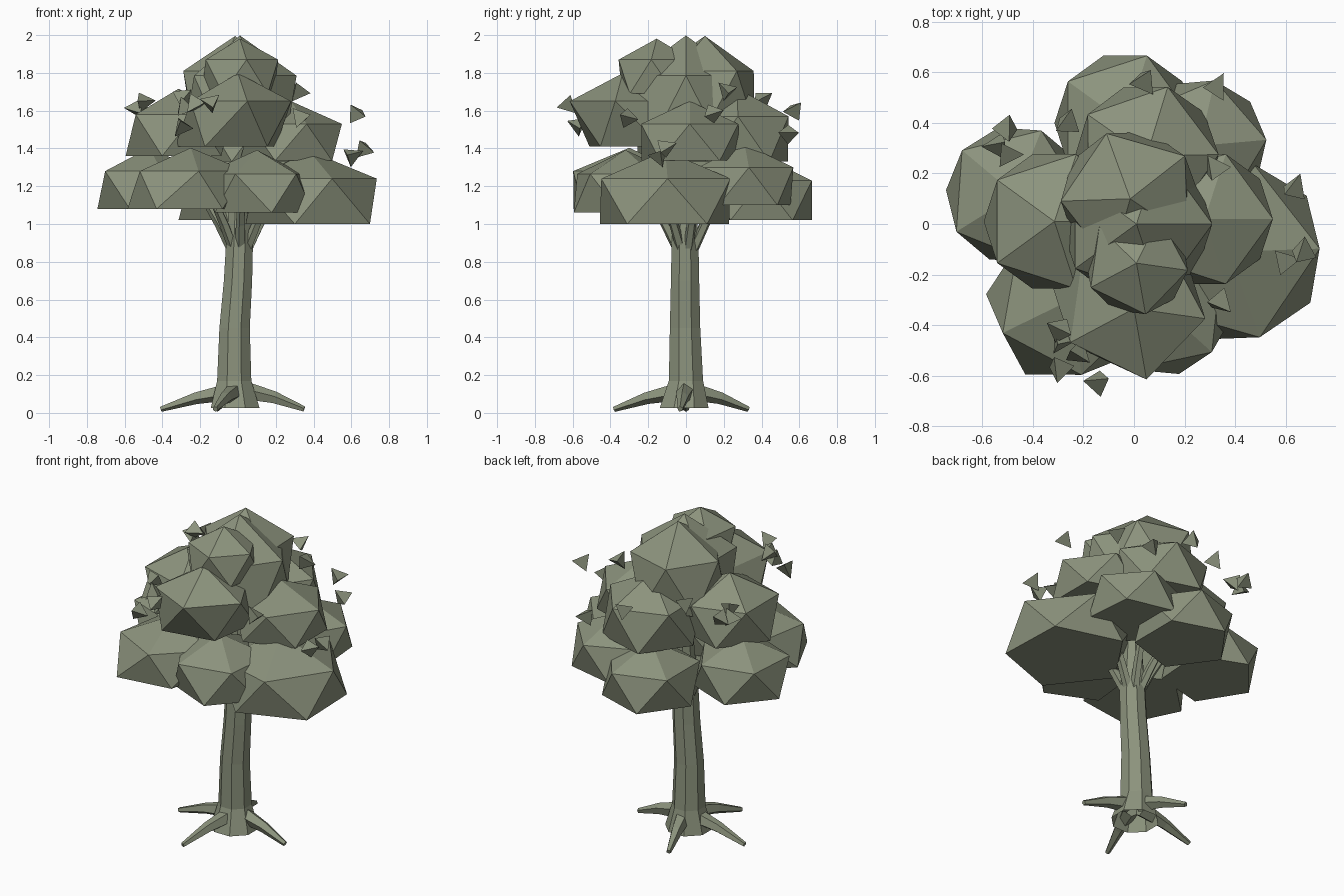
import bpy, bmesh, math, random
from mathutils import Vector, Matrix, Euler

cube = bpy.data.objects.get("Cube")
if cube:
    bpy.data.objects.remove(cube, do_unlink=True)

random.seed(4)

# One shared colour
olive = bpy.data.materials.new("olive_grey")
olive.use_nodes = True
tone = (0.262, 0.292, 0.205, 1)
olive.diffuse_color = tone
olive.node_tree.nodes["Principled BSDF"].inputs["Base Color"].default_value = tone


def finish(bm, name):
    bmesh.ops.recalc_face_normals(bm, faces=bm.faces)
    mesh = bpy.data.meshes.new(name)
    bm.to_mesh(mesh)
    bm.free()
    mesh.materials.append(olive)
    obj = bpy.data.objects.new(name, mesh)
    bpy.context.collection.objects.link(obj)
    return obj


def clump(name, x, y, radius, bottom, rim, angle, lean=(0, 0)):
    """Faceted foliage dome: five-sided cap, staggered skirt, flat base moved by lean."""
    bm = bmesh.new()

    def ring(cx, cy, z, turn):
        return [bm.verts.new((cx + radius * math.cos(a), cy + radius * math.sin(a), z))
                for a in (math.radians(angle + turn + 72 * i) for i in range(5))]

    apex = bm.verts.new((x, y, rim + (rim - bottom) * 0.618))
    upper = ring(x, y, rim, 0)
    lower = ring(x + lean[0], y + lean[1], bottom, 36)
    for i in range(5):
        j = (i + 1) % 5
        bm.faces.new((apex, upper[i], upper[j]))
        bm.faces.new((upper[i], lower[i], upper[j]))
        bm.faces.new((lower[i], lower[j], upper[j]))
    bm.faces.new(lower[::-1])
    return finish(bm, name)


def limb(name, path, sides, upright=False):
    """Tapered tube through (x, y, z, radius) points; an upright one is open below."""
    bm = bmesh.new()
    points = [Vector(p[:3]) for p in path]
    rings = []
    for i, p in enumerate(points):
        way = points[min(i + 1, len(points) - 1)] - points[max(i - 1, 0)]
        if upright:
            way = Vector((0, 0, 1))
        turn = Vector((0, 0, 1)).rotation_difference(way).to_matrix()
        rings.append([bm.verts.new(p + turn @ Vector((math.cos(a), math.sin(a), 0)) * path[i][3])
                      for a in (2 * math.pi * (k + 0.5) / sides for k in range(sides))])
    for a, b in zip(rings, rings[1:]):
        for k in range(sides):
            n = (k + 1) % sides
            bm.faces.new((a[k], a[n], b[n], b[k]))
    if not upright:
        bm.faces.new(rings[0][::-1])
    bm.faces.new(rings[-1])
    return finish(bm, name)


# Trunk with a flared foot and a gentle bend
limb("trunk", [(-0.015, -0.01, 0.025, 0.14), (-0.02, 0, 0.17, 0.098),
               (-0.018, -0.005, 0.45, 0.087), (0, -0.005, 0.7, 0.081),
               (0.008, -0.005, 0.9, 0.077), (0.01, 0, 1.3, 0.045)], 8, True)

# Roots
for side, (x, y) in {"left": (0.35, -0.03), "right": (-0.41, 0.0),
                     "front": (-0.12, -0.38), "back": (-0.11, 0.33)}.items():
    limb("root_" + side, [(x * 0.12, y * 0.12, 0.115, 0.05),
                          (x * 0.55, y * 0.55, 0.08, 0.034),
                          (x, y, 0.02, 0.015)], 5)

# Branches reaching into the foliage
for i in range(7):
    a = 2 * math.pi * (i + 0.3) / 7
    c, s = math.cos(a), math.sin(a)
    limb(f"branch_{i + 1}", [(0.01 + c * 0.045, s * 0.045, 0.87, 0.028),
                             (0.01 + c * 0.11, s * 0.11, 1.0, 0.026),
                             (0.01 + c * 0.24, s * 0.24, 1.22, 0.018)], 5)

# Foliage: lower tier, middle tier, crown
clumps = {
    "lower_left": (0.375, -0.11, 0.36, 1.0, 1.24, 2, (0.025, 0)),
    "lower_right": (-0.47, 0.115, 0.275, 1.08, 1.28, 140),
    "lower_front_right": (-0.25, -0.3, 0.3, 1.08, 1.28, 206, (-0.04, -0.03)),
    "lower_front_left": (0.1, -0.32, 0.28, 1.06, 1.265, -42, (0.02, 0)),
    "lower_back": (-0.035, 0.4, 0.28, 1.02, 1.23, 72),
    "lower_back_left": (0.26, 0.31, 0.265, 1.1, 1.3, 5),
    "middle_front": (0.0, -0.335, 0.285, 1.41, 1.65, -80, (-0.05, 0.08)),
    "middle_left": (0.28, 0.02, 0.27, 1.335, 1.53, 0),
    "middle_back": (0.05, 0.27, 0.285, 1.33, 1.57, 73),
    "middle_right": (-0.315, 0.01, 0.28, 1.36, 1.58, 144),
    "crown_middle": (0.01, 0.0, 0.3, 1.44, 1.785, 0),
    "crown_back": (-0.015, 0.1, 0.275, 1.51, 1.81, 110),
    "crown_front": (0.01, -0.155, 0.205, 1.69, 1.87, -80),
}
for place, values in clumps.items():
    clump("foliage_" + place, *values)

# Loose leaves drifting around the foliage
leaves = [(0.33, 0.56, 1.48), (-0.26, 0.42, 1.67), (0.64, 0.16, 1.59),
          (0.34, 0.22, 1.7), (0.62, -0.14, 1.37), (0.67, -0.09, 1.41),
          (-0.56, 0.31, 1.61), (-0.48, 0.28, 1.65), (-0.5, 0.36, 1.63),
          (-0.31, -0.41, 1.68), (-0.31, -0.57, 1.5), (-0.24, -0.52, 1.62),
          (-0.14, -0.61, 1.62), (-0.3, -0.48, 1.6), (0.32, -0.31, 1.58),
          (0.05, 0.55, 1.6)]
for i, spot in enumerate(leaves):
    bm = bmesh.new()
    bmesh.ops.create_cone(bm, segments=3, radius1=0.06, radius2=0, depth=0.09, cap_ends=True)
    spin = Euler([random.uniform(0, 6.28) for _ in range(3)]).to_matrix().to_4x4()
    bm.transform(Matrix.Translation(spot) @ spin)
    finish(bm, f"loose_leaf_{i + 1}")
